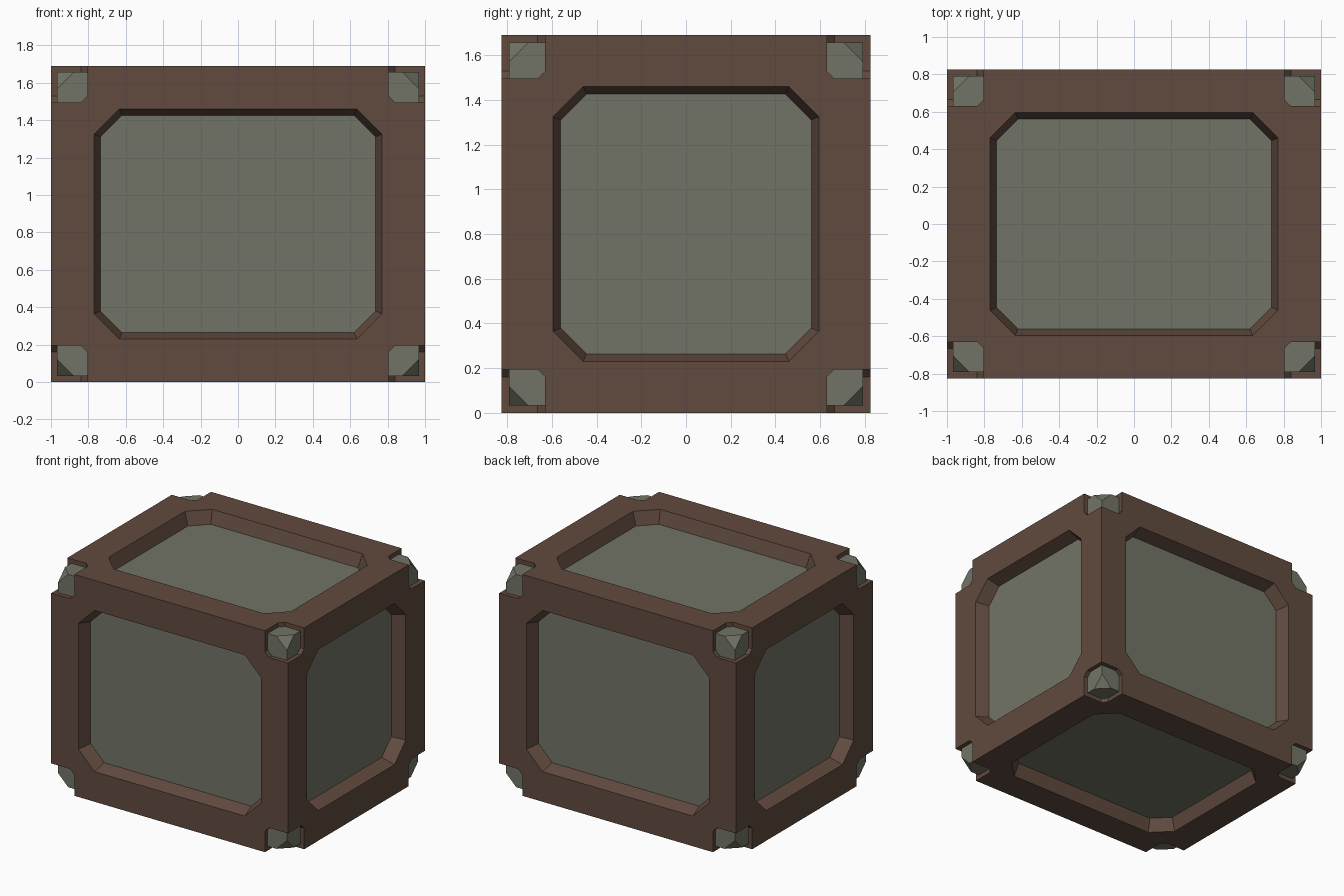
import bpy, bmesh
from itertools import product
from mathutils import Vector

if "Cube" in bpy.data.objects:
    bpy.data.objects.remove(bpy.data.objects["Cube"])

H = Vector((1.0, 0.825, 0.845))      # half sizes of the crate
CENTRE = Vector((0, 0, H.z))
MARGIN, RECESS, SLOPE, CHAMFER = 0.23, 0.10, 0.35, 0.135
NOTCH = 0.195


def material(name, rgb):
    m = bpy.data.materials.new(name)
    m.diffuse_color = (*rgb, 1)
    m.use_nodes = True
    m.node_tree.nodes["Principled BSDF"].inputs["Base Color"].default_value = m.diffuse_color
    return m


def make_object(name, bm, mat=None):
    bmesh.ops.recalc_face_normals(bm, faces=bm.faces)
    me = bpy.data.meshes.new(name)
    bm.to_mesh(me)
    bm.free()
    ob = bpy.data.objects.new(name, me)
    bpy.context.collection.objects.link(ob)
    ob.location = CENTRE
    if mat:
        me.materials.append(mat)
    return ob


def octagon(axis, sign, out):
    """Octagonal outline on one side, 'out' beyond that side's surface."""
    u, v = (axis + 1) % 3, (axis + 2) % 3
    grow = SLOPE * out
    a, b = H[u] - MARGIN + grow, H[v] - MARGIN + grow
    c = CHAMFER + grow * 0.586
    pts = []
    for p, q in ((a, b - c), (a - c, b), (c - a, b), (-a, b - c),
                 (-a, c - b), (c - a, -b), (a - c, -b), (a, c - b)):
        co = Vector()
        co[axis], co[u], co[v] = sign * (H[axis] + out), p, q
        pts.append(co)
    return pts


def add_prism(bm, low, high):
    lo, hi = [[bm.verts.new(p) for p in ring] for ring in (low, high)]
    bm.faces.new(lo)
    bm.faces.new(hi)
    for i in range(len(lo)):
        j = (i + 1) % len(lo)
        bm.faces.new((lo[i], lo[j], hi[j], hi[i]))


def add_corner(bm, signs, size, tip=0):
    """Cube at a crate corner, inner edges chamfered, outer tip cut off."""
    part = bmesh.new()
    bmesh.ops.create_cube(part, size=size)
    bmesh.ops.translate(part, vec=(size / 2,) * 3, verts=part.verts)
    c = 0.035
    cuts = [((c, 0, 0), (-1, -1, 0)), ((c, 0, 0), (-1, 0, -1)), ((0, c, 0), (0, -1, -1))]
    if tip:
        cuts.append(((size - tip, size, size), (1, 1, 1)))
    for co, no in cuts:
        bmesh.ops.bisect_plane(part, geom=part.verts[:] + part.edges[:] + part.faces[:],
                               plane_co=co, plane_no=no, clear_outer=True)
        bmesh.ops.holes_fill(part, edges=[e for e in part.edges if e.is_boundary])
    for v in part.verts:
        v.co = Vector([s * (h - NOTCH + x) for s, h, x in zip(signs, H, v.co)])
    tmp = bpy.data.meshes.new("tmp")
    part.to_mesh(tmp)
    part.free()
    bm.from_mesh(tmp)
    bpy.data.meshes.remove(tmp)


wood = material("wood", (0.12, 0.07, 0.05))
stone = material("stone", (0.17, 0.175, 0.132))
sides = list(product(range(3), (-1, 1)))
corners = list(product((-1, 1), repeat=3))

# Cutter for the six recesses and eight corner notches
bm = bmesh.new()
for axis, sign in sides:
    add_prism(bm, octagon(axis, sign, -RECESS), octagon(axis, sign, 0.05))
for signs in corners:
    add_corner(bm, signs, NOTCH + 0.04)
cutter = make_object("frame_cutter", bm)
cutter.hide_render = True

# Brown frame
bm = bmesh.new()
bmesh.ops.create_cube(bm, size=2)
bmesh.ops.scale(bm, vec=H, verts=bm.verts)
frame = make_object("frame", bm, wood)
mod = frame.modifiers.new("cut", "BOOLEAN")
mod.operation, mod.solver, mod.object = "DIFFERENCE", "EXACT", cutter
bpy.context.view_layer.update()
deps = bpy.context.evaluated_depsgraph_get()
cut_mesh = bpy.data.meshes.new_from_object(frame.evaluated_get(deps))
frame.modifiers.clear()
frame.data = cut_mesh
bpy.data.objects.remove(cutter)

# Inset panels on the recess floors
names = {(0, 1): "right", (0, -1): "left", (1, 1): "back",
         (1, -1): "front", (2, 1): "top", (2, -1): "bottom"}
for axis, sign in sides:
    bm = bmesh.new()
    add_prism(bm, octagon(axis, sign, -RECESS - 0.02), octagon(axis, sign, -RECESS + 0.002))
    make_object(names[axis, sign] + "_panel", bm, stone)

# Corner blocks sitting in the notches
for signs in corners:
    bm = bmesh.new()
    add_corner(bm, signs, 0.162, 0.087)
    name = "_".join(names[a, s] for a, s in enumerate(signs))
    make_object(name + "_corner_block", bm, stone)
